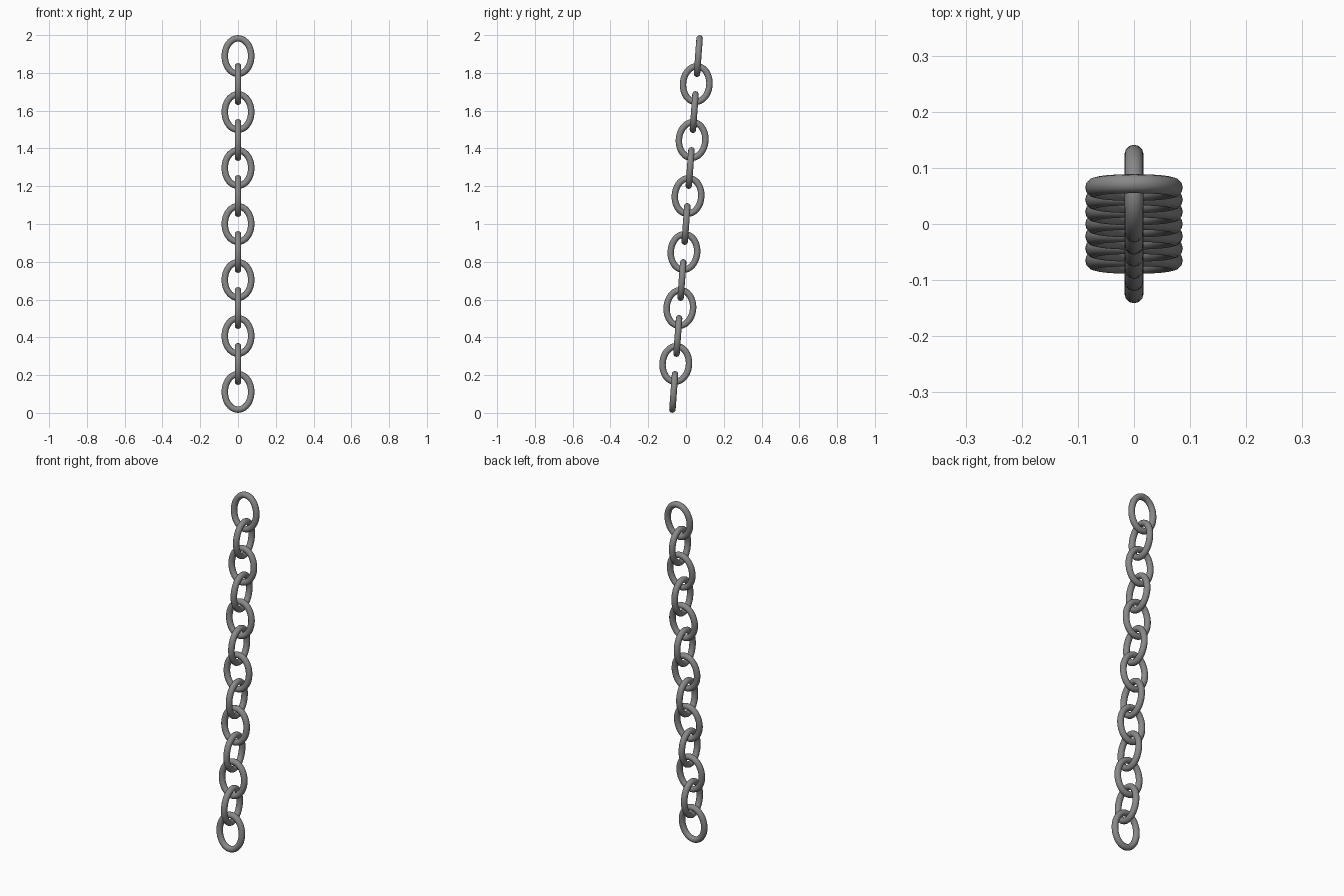
import bpy
import math
from mathutils import Matrix, Vector

cube = bpy.data.objects.get("Cube")
if cube:
    bpy.data.objects.remove(cube, do_unlink=True)

LINKS = 13
WIRE = 0.017                 # radius of the bent wire
HALF_W, HALF_H = 0.070, 0.094  # wire centre line of one oval link
TOP = Vector((0, 0.065, 1.889))
BOTTOM = Vector((0, -0.065, 0.111))

# Plain steel
steel = bpy.data.materials.new("grey steel")
steel.use_nodes = True
color = (0.25, 0.25, 0.25, 1)
steel.diffuse_color = color
steel.node_tree.nodes["Principled BSDF"].inputs["Base Color"].default_value = color

# One oval link: a round wire swept along an ellipse
STEPS = 48
curve = bpy.data.curves.new("link_path", "CURVE")
curve.dimensions = "3D"
curve.bevel_depth = WIRE
curve.bevel_resolution = 4
oval = curve.splines.new("POLY")
oval.points.add(STEPS - 1)
for i, point in enumerate(oval.points):
    a = 2 * math.pi * i / STEPS
    point.co = (HALF_W * math.cos(a), 0, HALF_H * math.sin(a), 1)
oval.use_cyclic_u = True

path = bpy.data.objects.new("link_path", curve)
bpy.context.collection.objects.link(path)
bpy.context.view_layer.update()
mesh = bpy.data.meshes.new_from_object(path.evaluated_get(bpy.context.evaluated_depsgraph_get()))
mesh.name = "chain_link"
bpy.data.objects.remove(path, do_unlink=True)
mesh.materials.clear()
mesh.materials.append(steel)
for face in mesh.polygons:
    face.use_smooth = True

# Leaning chain: every second link turns a quarter about the chain axis
run = TOP - BOTTOM
lean = Matrix.Rotation(-math.atan2(run.y, run.z), 4, "X")
for i in range(LINKS):
    link = bpy.data.objects.new(f"chain_link_{i + 1}", mesh)
    centre = TOP.lerp(BOTTOM, i / (LINKS - 1))
    turn = Matrix.Rotation(math.pi / 2 * (i % 2), 4, "Z")
    link.matrix_world = Matrix.Translation(centre) @ lean @ turn
    bpy.context.collection.objects.link(link)
